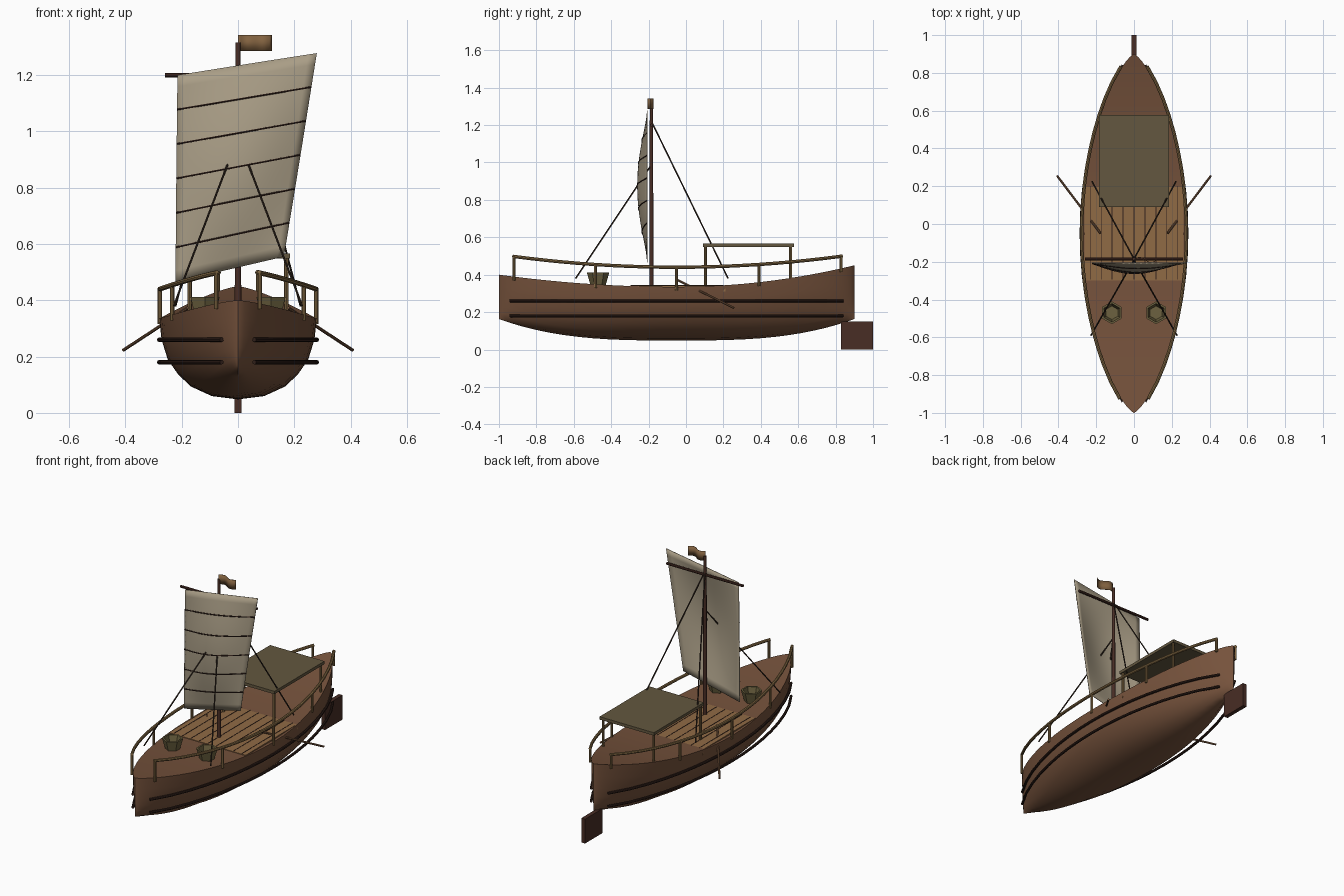
import bpy, bmesh
from math import sin, cos, pi
from mathutils import Vector

if "Cube" in bpy.data.objects:
    bpy.data.objects.remove(bpy.data.objects["Cube"])


def mat(name, r, g, b):
    m = bpy.data.materials.new(name)
    m.diffuse_color = (r, g, b, 1)
    m.use_nodes = True
    m.node_tree.nodes["Principled BSDF"].inputs["Base Color"].default_value = m.diffuse_color
    return m


HULL = mat("hull_wood", .18, .085, .045)
DARK = mat("dark_wood", .03, .014, .01)
MAST = mat("mast_wood", .065, .026, .018)
PLANK = mat("plank_wood", .28, .145, .06)
RAIL = mat("rail_wood", .24, .15, .06)
OAR = mat("oar_wood", .2, .1, .05)
CLOTH = mat("sail_cloth", .40, .34, .24)
ROOF = mat("roof_cloth", .125, .095, .05)
TUB = mat("tub_wood", .15, .12, .05)
ROPE = mat("rope", .035, .022, .015)
FLAG = mat("flag_cloth", .22, .12, .05)


def make(name, verts, faces, m, smooth=False):
    me = bpy.data.meshes.new(name)
    me.from_pydata([tuple(v) for v in verts], [], faces)
    bm = bmesh.new()
    bm.from_mesh(me)
    bmesh.ops.remove_doubles(bm, verts=bm.verts, dist=1e-5)
    bmesh.ops.recalc_face_normals(bm, faces=bm.faces)
    bm.to_mesh(me)
    bm.free()
    ob = bpy.data.objects.new(name, me)
    bpy.context.collection.objects.link(ob)
    me.materials.append(m)
    if smooth:
        bpy.ops.object.select_all(action='DESELECT')
        ob.select_set(True)
        bpy.context.view_layer.objects.active = ob
        bpy.ops.object.shade_smooth_by_angle(angle=0.7)
    return ob


def box(name, x0, x1, y0, y1, z0, z1, m):
    v = [(x, y, z) for x in (x0, x1) for y in (y0, y1) for z in (z0, z1)]
    f = [(0, 1, 3, 2), (4, 6, 7, 5), (0, 4, 5, 1), (2, 3, 7, 6), (0, 2, 6, 4), (1, 5, 7, 3)]
    return make(name, v, f, m)


def tube(name, pts, r, m, n=8, r_end=None):
    pts = [Vector(p) for p in pts]
    verts, faces, last = [], [], len(pts) - 1
    for i, p in enumerate(pts):
        d = (pts[min(i + 1, last)] - pts[max(i - 1, 0)]).normalized()
        up = Vector((0, 0, 1)) if abs(d.z) < .95 else Vector((0, 1, 0))
        a = d.cross(up).normalized()
        b = a.cross(d)
        rad = r if r_end is None else r + (r_end - r) * i / last
        verts += [p + rad * (cos(2 * pi * k / n) * a + sin(2 * pi * k / n) * b) for k in range(n)]
    for i in range(last):
        faces += [(i * n + k, i * n + (k + 1) % n, (i + 1) * n + (k + 1) % n, (i + 1) * n + k)
                  for k in range(n)]
    faces += [tuple(range(n)), tuple(range(last * n, last * n + n))]
    return make(name, verts, faces, m, True)


def grid(name, fn, nu, nv, m, thick):
    v = [fn(i / nu, j / nv) for j in range(nv + 1) for i in range(nu + 1)]
    w = nu + 1
    f = [(j * w + i, j * w + i + 1, (j + 1) * w + i + 1, (j + 1) * w + i)
         for j in range(nv) for i in range(nu)]
    ob = make(name, v, f, m, True)
    s = ob.modifiers.new("thickness", 'SOLIDIFY')
    s.thickness = thick
    s.offset = 0
    return ob


# Hull lines: half width, sheer and keel along y
def t_of(y):
    return (y + .05) / .95


def half(y):
    return .28 * max(0, 1 - t_of(y) ** 2) ** .75


def sheer(y):
    t = t_of(y)
    return .335 + (.065 if t < 0 else .115) * t * t


def keel(y):
    return .048 + .115 * abs(t_of(y)) ** 3


# Hull with flush deck
section = [(1, 1), (.97, .74), (.89, .49), (.76, .31), (.6, .16), (.33, .04), (0, 0)]
ring = section + [(-x, z) for x, z in section[-2::-1]]
N, R = 32, len(ring)
verts, faces = [], []
for i in range(N + 1):
    y = -.05 - .95 * cos(pi * i / N)
    k, s = keel(y), sheer(y)
    verts += [(x * half(y), y, k + (s - k) * z) for x, z in ring]
for i in range(N):
    for k in range(R):
        a, b = i * R + k, i * R + (k + 1) % R
        faces.append((a, b, b + R, a + R))
make("hull", verts, faces, HULL, True)

# Planked mid deck and seams
box("deck_planks", -.262, .262, -.3, .21, .31, .343, PLANK)
for i in range(-4, 5):
    x = i * .058
    box("deck_seam", x - .002, x + .002, -.295, .2, .335, .3445, DARK)

# Rudder
box("rudder", -.0125, .0125, .83, 1, 0, .15, MAST)

# Side parts, mirrored
for s in (-1, 1):
    # Rubbing strakes
    for z in (.18, .26):
        ys = [-.94 + 1.78 * i / 16 for i in range(17)]
        tube("strake", [(s * half(y), y, z) for y in ys], .008, DARK)

    # Railing
    def rail(y):
        return (s * (half(y) * .955 + .01), y, .44 + .058 * t_of(y) ** 2 / .85)
    tube("rail", [rail(-.925 + 1.76 * i / 20) for i in range(21)], .009, RAIL)
    for y in (-.92, -.485, -.05, .39, .83):
        x, _, z = rail(y)
        tube("rail_post", [(x, y, sheer(y) - .02), (x, y, z)], .008, RAIL)

    # Canopy posts
    for y in (.105, .56):
        tube("canopy_post", [(s * .172, y, .33), (s * .172, y, .56)], .008, RAIL)

    # Oars
    tube("oar", [(s * .178, -.048, .373), (s * .407, .255, .223)], .006, OAR)

    # Rigging
    tube("fore_stay", [(0, -.19, .98), (s * .228, -.59, .38)], .004, ROPE, 6)
    tube("back_stay", [(0, -.185, 1.22), (s * .222, .225, .38)], .004, ROPE, 6)

    # Hollow six-sided tubs
    prof = [(.038, .335), (.06, .412), (.049, .412), (.036, .36)]
    v = [(s * .117 + r * sin(k * pi / 3), -.47 + r * cos(k * pi / 3), z)
         for r, z in prof for k in range(6)]
    f = [(j * 6 + k, j * 6 + (k + 1) % 6, j * 6 + 6 + (k + 1) % 6, j * 6 + 6 + k)
         for j in range(3) for k in range(6)]
    make("tub", v, f + [tuple(range(6)), tuple(range(18, 24))], TUB)

# Canopy roof
box("canopy_roof", -.185, .185, .09, .577, .549, .567, ROOF)

# Mast and yard
tube("mast", [(0, -.185, .3), (0, -.185, 1.315)], .012, MAST, 10, .009)
tube("yard", [(-.26, -.185, 1.2), (.26, -.185, 1.2)], .008, MAST)


# Billowing sail with battens
def sail(u, v, off=0):
    left = Vector((-.222 + .007 * v, 0, .466 + .734 * v))
    right = Vector((.163 + .117 * v, 0, .555 + .723 * v))
    p = left.lerp(right, u)
    p.y = -.207 - .052 * sin(pi * u) * sin(pi * v) - off
    return p


grid("sail", sail, 16, 18, CLOTH, .004)
for i in range(1, 6):
    tube("sail_batten", [sail(u / 16, i / 6, .002) for u in range(17)], .0035, DARK, 6)

# Flag
grid("flag", lambda u, v: (.12 * u, -.19 + .014 * sin(2 * pi * u), 1.285 + .058 * v), 14, 1, FLAG, .003)
